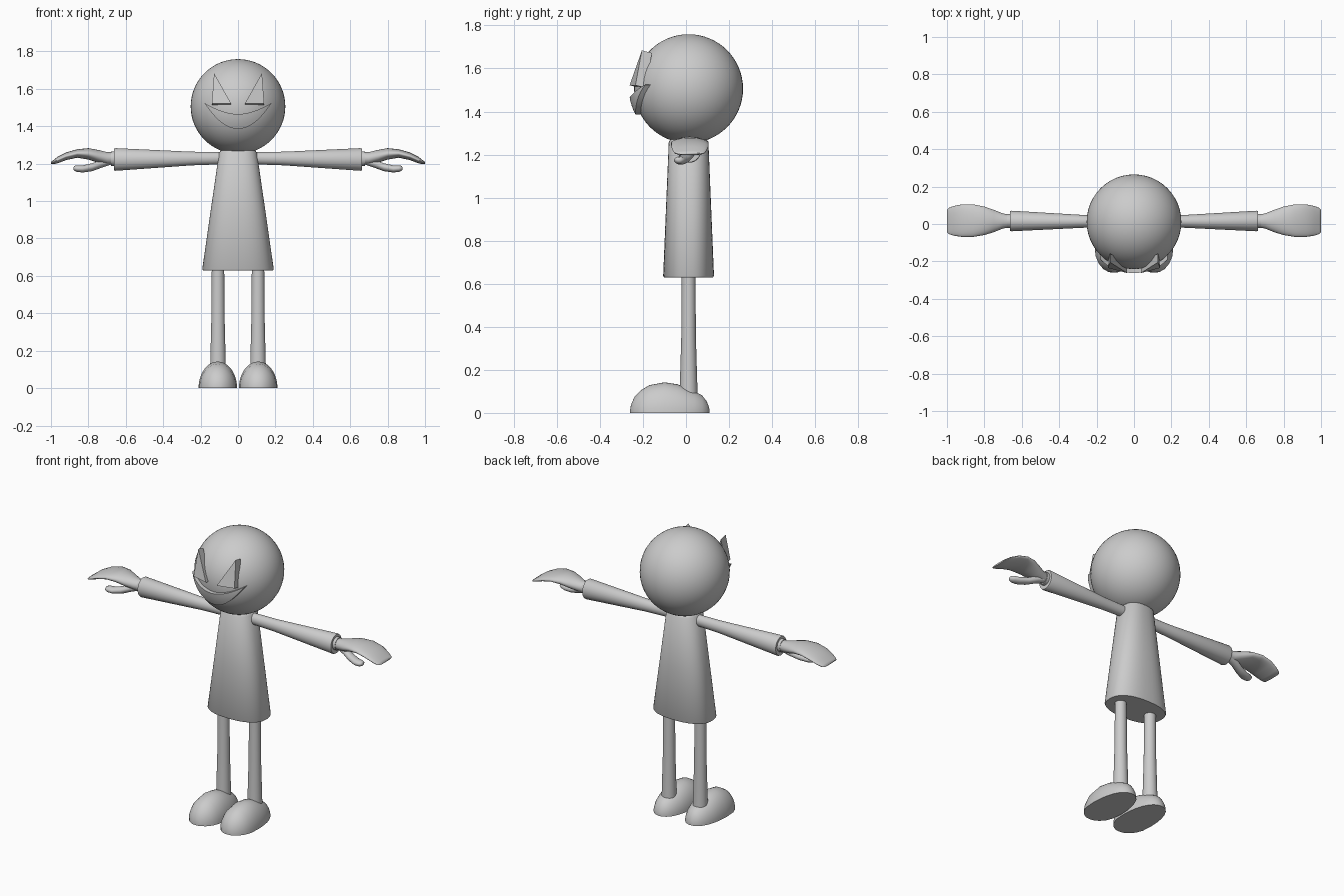
import bpy, bmesh, math
from mathutils import Vector

if "Cube" in bpy.data.objects:
    bpy.data.objects.remove(bpy.data.objects["Cube"])

grey = bpy.data.materials.new("plain grey")
grey.diffuse_color = (0.6, 0.6, 0.6, 1)
grey.use_nodes = True
grey.node_tree.nodes["Principled BSDF"].inputs["Base Color"].default_value = grey.diffuse_color

HEAD = Vector((0, 0.012, 1.506))
R = 0.253


def finish(name, bm, angle=40):
    bmesh.ops.recalc_face_normals(bm, faces=bm.faces)
    mesh = bpy.data.meshes.new(name)
    bm.to_mesh(mesh)
    bm.free()
    obj = bpy.data.objects.new(name, mesh)
    bpy.context.collection.objects.link(obj)
    mesh.materials.append(grey)
    bpy.ops.object.select_all(action='DESELECT')
    obj.select_set(True)
    bpy.context.view_layer.objects.active = obj
    bpy.ops.object.shade_smooth_by_angle(angle=math.radians(angle))
    return obj


def loft(name, rings, angle=40):
    """Skin a list of closed point rings and cap both ends."""
    bm = bmesh.new()
    loops = [[bm.verts.new(p) for p in ring] for ring in rings]
    n = len(loops[0])
    for a, b in zip(loops, loops[1:]):
        for i in range(n):
            j = (i + 1) % n
            bm.faces.new((a[i], a[j], b[j], b[i]))
    bm.faces.new(loops[0])
    bm.faces.new(loops[-1])
    return finish(name, bm, angle)


def oval(n=32, power=2.0):
    """Unit superellipse points."""
    pts = []
    for i in range(n):
        t = 2 * math.pi * i / n
        c, s = math.cos(t), math.sin(t)
        pts.append((math.copysign(abs(c) ** (2 / power), c),
                    math.copysign(abs(s) ** (2 / power), s)))
    return pts


def upright(name, sections, x=0, power=2.0):
    """Loft along z from (z, x radius, y radius)."""
    loft(name, [[(x + rx * u, 0.012 + ry * v, z) for u, v in oval(48, power)]
                for z, rx, ry in sections])


def sideways(name, sections, side, angle=40):
    """Loft along x from (x, y centre, y radius, z bottom, z top)."""
    loft(name, [[(side * x, yc + ry * u, (zb + zt) / 2 + (zt - zb) / 2 * v)
                 for u, v in oval()] for x, yc, ry, zb, zt in sections], angle)


def head_y(x, z):
    """Front surface of the head."""
    return HEAD.y - math.sqrt(max(R * R - x * x - (z - HEAD.z) ** 2, 0))


# Head
bm = bmesh.new()
bmesh.ops.create_uvsphere(bm, u_segments=48, v_segments=32, radius=R)
bmesh.ops.translate(bm, verts=bm.verts, vec=HEAD)
finish("head", bm)

# Flared dress-like body
upright("body", [(0.63, 0.187, 0.114), (0.637, 0.191, 0.118), (0.95, 0.146, 0.105),
                 (1.26, 0.101, 0.092), (1.272, 0.09, 0.082)], power=2.4)

for side, word in ((-1, "right"), (1, "left")):
    # Leg
    upright(word + "_leg", [(0.06, 0.043, 0.043), (0.15, 0.041, 0.04),
                            (0.35, 0.036, 0.034), (0.66, 0.033, 0.032)], x=side * 0.107)

    # Shoe: half-oval sections from toe to heel, (y, half width, height)
    shoe = [(-0.26, 0.012, 0.012), (-0.256, 0.03, 0.036), (-0.24, 0.057, 0.073),
            (-0.21, 0.082, 0.105), (-0.17, 0.098, 0.129), (-0.10, 0.103, 0.142),
            (-0.04, 0.099, 0.133), (0.0, 0.092, 0.117), (0.04, 0.08, 0.1),
            (0.075, 0.062, 0.081), (0.097, 0.041, 0.053), (0.107, 0.02, 0.026),
            (0.11, 0.008, 0.01)]
    loft(word + "_shoe", [[(side * 0.108 + w * math.cos(math.pi * i / 20), y,
                            h * math.sin(math.pi * i / 20)) for i in range(21)]
                          for y, w, h in shoe], 50)

    # Sleeve
    sideways(word + "_sleeve", [(0.05, 0.014, 0.029, 1.198, 1.262),
                                (0.25, 0.014, 0.033, 1.191, 1.264),
                                (0.655, 0.016, 0.055, 1.162, 1.283),
                                (0.662, 0.016, 0.053, 1.165, 1.280)], side)
    # Wrist band
    sideways(word + "_wrist", [(0.64, 0.016, 0.038, 1.188, 1.266),
                               (0.68, 0.016, 0.038, 1.188, 1.266)], side)
    # Mitten hand
    sideways(word + "_hand", [(0.66, 0.016, 0.033, 1.196, 1.260),
                              (0.70, 0.016, 0.040, 1.195, 1.262),
                              (0.75, 0.016, 0.060, 1.206, 1.274),
                              (0.80, 0.017, 0.076, 1.222, 1.283),
                              (0.86, 0.018, 0.087, 1.232, 1.277),
                              (0.92, 0.018, 0.087, 1.219, 1.260),
                              (0.965, 0.017, 0.079, 1.202, 1.237),
                              (0.99, 0.016, 0.070, 1.197, 1.217),
                              (1.0, 0.016, 0.060, 1.200, 1.210)], side, 60)
    # Thumb
    sideways(word + "_thumb", [(0.68, 0.02, 0.025, 1.195, 1.235),
                               (0.73, 0.01, 0.027, 1.178, 1.222),
                               (0.78, -0.008, 0.028, 1.160, 1.202),
                               (0.83, -0.024, 0.029, 1.153, 1.191),
                               (0.86, -0.030, 0.026, 1.156, 1.191),
                               (0.875, -0.032, 0.018, 1.162, 1.188),
                               (0.88, -0.033, 0.008, 1.169, 1.181)], side, 60)

    # Slanted triangular eye, standing off the head at its tip
    front = [(0.128, -0.205, 1.684), (0.14, -0.235, 1.522), (0.037, -0.262, 1.522)]
    loft(word + "_eye", [[(side * x, y, z) for x, y, z in front],
                         [(side * x, y + 0.047, z - 0.012) for x, y, z in front]], 30)

# Grinning crescent mouth wrapped round the head
rings = []
steps = 28
for i in range(steps + 1):
    t = -1 + 2 * i / steps
    x = 0.179 * t
    top = 1.465 + 0.06 * abs(t) ** 1.8
    low = min(1.386 + 0.139 * abs(t) ** 2.0, top - 0.002)
    zs = [top + (low - top) * k / 4 for k in range(5)]
    edge = [(x, head_y(x, z) - 0.024, z) for z in zs]
    back = [(x, head_y(x, z) + 0.02, z) for z in reversed(zs)]
    rings.append(edge + back)
loft("mouth", rings, 35)
